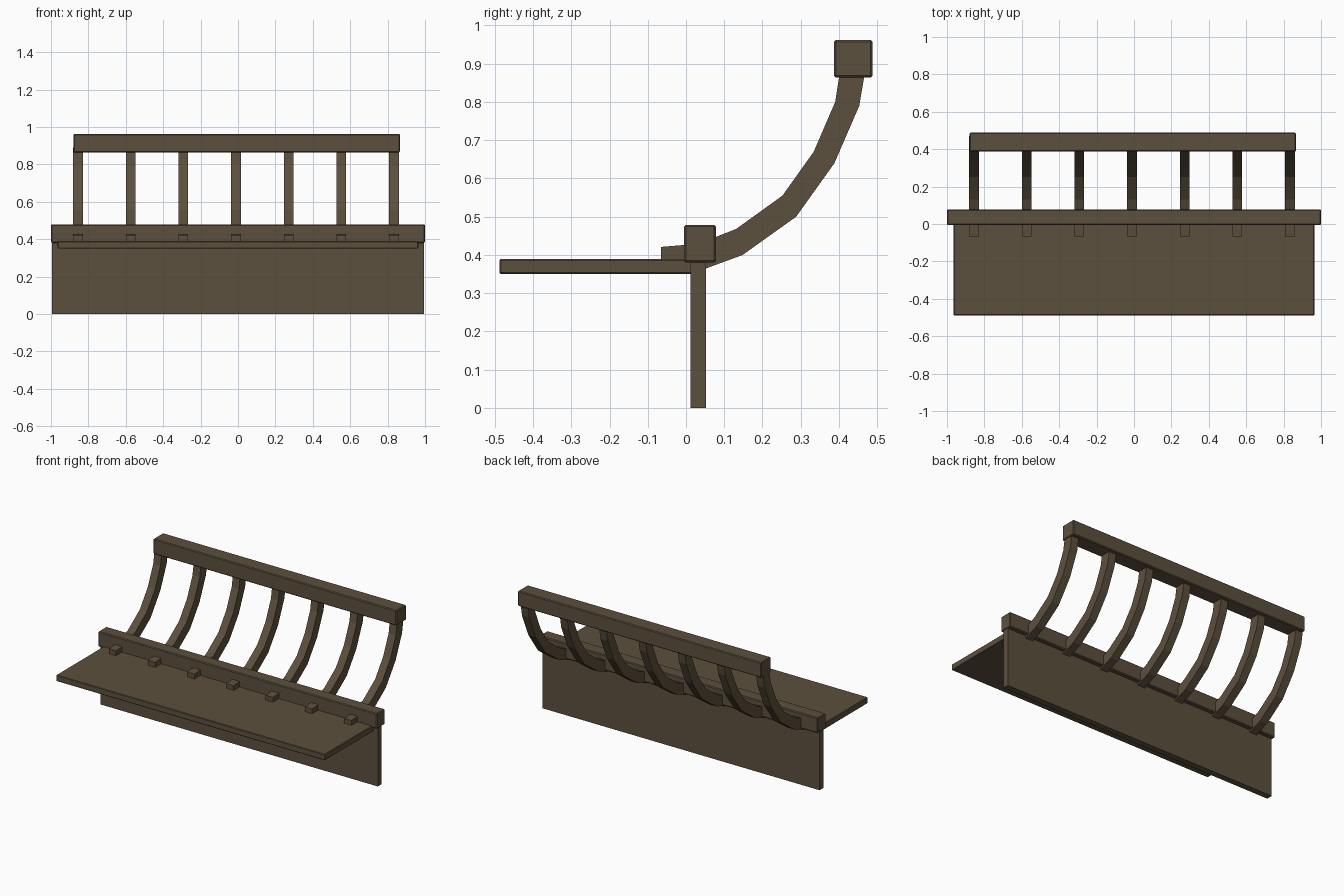
import bpy, bmesh

if "Cube" in bpy.data.objects:
    bpy.data.objects.remove(bpy.data.objects["Cube"])

wood = bpy.data.materials.new("dark brown wood")
wood.diffuse_color = (0.108, 0.080, 0.047, 1)
wood.use_nodes = True
wood.node_tree.nodes["Principled BSDF"].inputs["Base Color"].default_value = wood.diffuse_color


def finish(name, bm):
    bmesh.ops.recalc_face_normals(bm, faces=bm.faces)
    me = bpy.data.meshes.new(name)
    bm.to_mesh(me)
    bm.free()
    me.materials.append(wood)
    ob = bpy.data.objects.new(name, me)
    bpy.context.collection.objects.link(ob)
    return ob


def extrude_profile(name, profile, x0, x1, bevel=0):
    """Extrude a (y, z) outline along x, with an optional small chamfer."""
    bm = bmesh.new()
    face = bm.faces.new([bm.verts.new((x0, y, z)) for y, z in profile])
    new = bmesh.ops.extrude_face_region(bm, geom=[face])["geom"]
    bmesh.ops.translate(bm, vec=(x1 - x0, 0, 0),
                        verts=[v for v in new if isinstance(v, bmesh.types.BMVert)])
    # keep the starting cap so the solid is closed
    if not face.is_valid or len(bm.faces) < len(profile) + 2:
        bmesh.ops.holes_fill(bm, edges=bm.edges[:])
    ob = finish(name, bm)
    if bevel:
        mod = ob.modifiers.new("edge chamfer", 'BEVEL')
        mod.width = bevel
        mod.segments = 1
    return ob


def beam(name, x, y, z, bevel=0):
    outline = [(y[0], z[0]), (y[1], z[0]), (y[1], z[1]), (y[0], z[1])]
    return extrude_profile(name, outline, x[0], x[1], bevel)


# Support panel, seat board and the two rails
beam("support_panel", (-0.995, 0.995), (0.012, 0.052), (0, 0.40))
beam("seat_board", (-0.965, 0.965), (-0.488, 0.03), (0.35, 0.39), 0.004)
beam("lower_rail", (-1, 1), (-0.005, 0.078), (0.38, 0.479), 0.005)
beam("top_rail", (-0.88, 0.866), (0.387, 0.488), (0.864, 0.962), 0.005)

# Curved backrest slats, poking out in front of the lower rail
upper = [(-0.066, 0.421), (0.005, 0.427), (0.07, 0.444), (0.131, 0.468),
         (0.252, 0.555), (0.334, 0.67), (0.390, 0.80), (0.404, 0.89)]
lower = [(-0.066, 0.36), (0.0, 0.356), (0.05, 0.364), (0.148, 0.40),
         (0.288, 0.50), (0.388, 0.64), (0.453, 0.79), (0.470, 0.89)]
for i in range(7):
    c = -0.855 + i * 0.2815
    extrude_profile(f"back_slat_{i + 1}", lower + upper[::-1], c - 0.026, c + 0.026)
